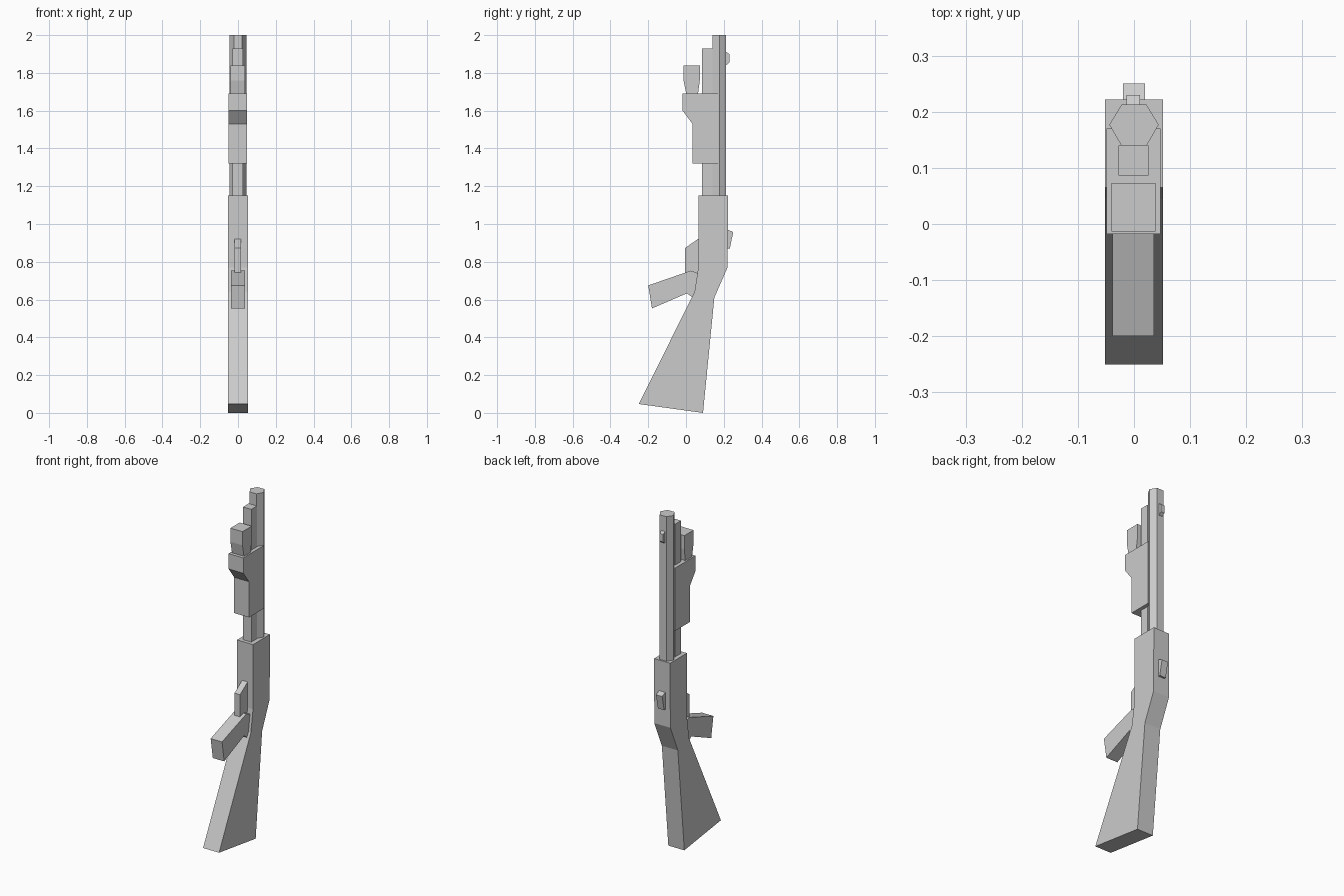
import bpy
import bmesh

cube = bpy.data.objects.get("Cube")
if cube:
    bpy.data.objects.remove(cube, do_unlink=True)

grey = bpy.data.materials.new("plain_grey")
grey.use_nodes = True
COLOUR = (0.6, 0.6, 0.6, 1)
grey.diffuse_color = COLOUR
grey.node_tree.nodes["Principled BSDF"].inputs["Base Color"].default_value = COLOUR


def prism(name, outline, direction):
    """Extrude a closed outline of 3D points into a flat-shaded solid."""
    bm = bmesh.new()
    face = bm.faces.new([bm.verts.new(p) for p in outline])
    grown = bmesh.ops.extrude_face_region(bm, geom=[face])["geom"]
    moved = [v for v in grown if isinstance(v, bmesh.types.BMVert)]
    bmesh.ops.translate(bm, verts=moved, vec=direction)
    bmesh.ops.recalc_face_normals(bm, faces=bm.faces)
    mesh = bpy.data.meshes.new(name)
    bm.to_mesh(mesh)
    bm.free()
    mesh.materials.append(grey)
    obj = bpy.data.objects.new(name, mesh)
    bpy.context.collection.objects.link(obj)
    return obj


def side_part(name, half, profile, centre=0.0):
    """Side profile of (y, z) points, given thickness across x."""
    return prism(name, [(centre - half, y, z) for y, z in profile], (2 * half, 0, 0))


# Receiver and shoulder stock in one piece
side_part("stock", 0.052, [
    (0.065, 1.15), (0.222, 1.15), (0.22, 0.77), (0.15, 0.61),
    (0.09, 0.0), (-0.25, 0.047), (0.045, 0.64), (0.065, 0.77)])

# Six-sided barrel
prism("barrel", [
    (-0.022, 0.213, 1.14), (0.022, 0.213, 1.14), (0.044, 0.177, 1.14),
    (0.022, 0.139, 1.14), (-0.022, 0.139, 1.14), (-0.044, 0.177, 1.14)], (0, 0, 0.86))

# Square tube under the barrel
side_part("magazine_tube", 0.027, [
    (0.086, 1.14), (0.14, 1.14), (0.14, 1.93), (0.086, 1.93)], -0.001)

# Sliding fore-end with stepped front
side_part("fore_end", 0.048, [
    (-0.018, 1.69), (-0.018, 1.6), (0.035, 1.53),
    (0.035, 1.32), (0.17, 1.32), (0.17, 1.69)], -0.001)

# Lamp with a tapered neck
side_part("lamp", 0.039, [
    (-0.013, 1.84), (0.073, 1.84), (0.073, 1.76),
    (0.063, 1.685), (0.002, 1.685), (-0.013, 1.76)], -0.001)

# Grip and trigger
side_part("grip", 0.037, [
    (-0.2, 0.675), (-0.18, 0.553), (0.005, 0.633), (0.035, 0.61),
    (0.08, 0.68), (0.06, 0.74), (0.026, 0.753)], -0.001)
side_part("trigger", 0.018, [
    (-0.005, 0.74), (-0.005, 0.873), (0.07, 0.925), (0.07, 0.74)], -0.001)

# Sights along the back edge
side_part("rear_sight", 0.02, [
    (0.21, 0.975), (0.25, 0.957), (0.232, 0.87), (0.21, 0.87)])
side_part("front_sight", 0.012, [
    (0.205, 1.915), (0.23, 1.9), (0.23, 1.855), (0.205, 1.835)], -0.001)
